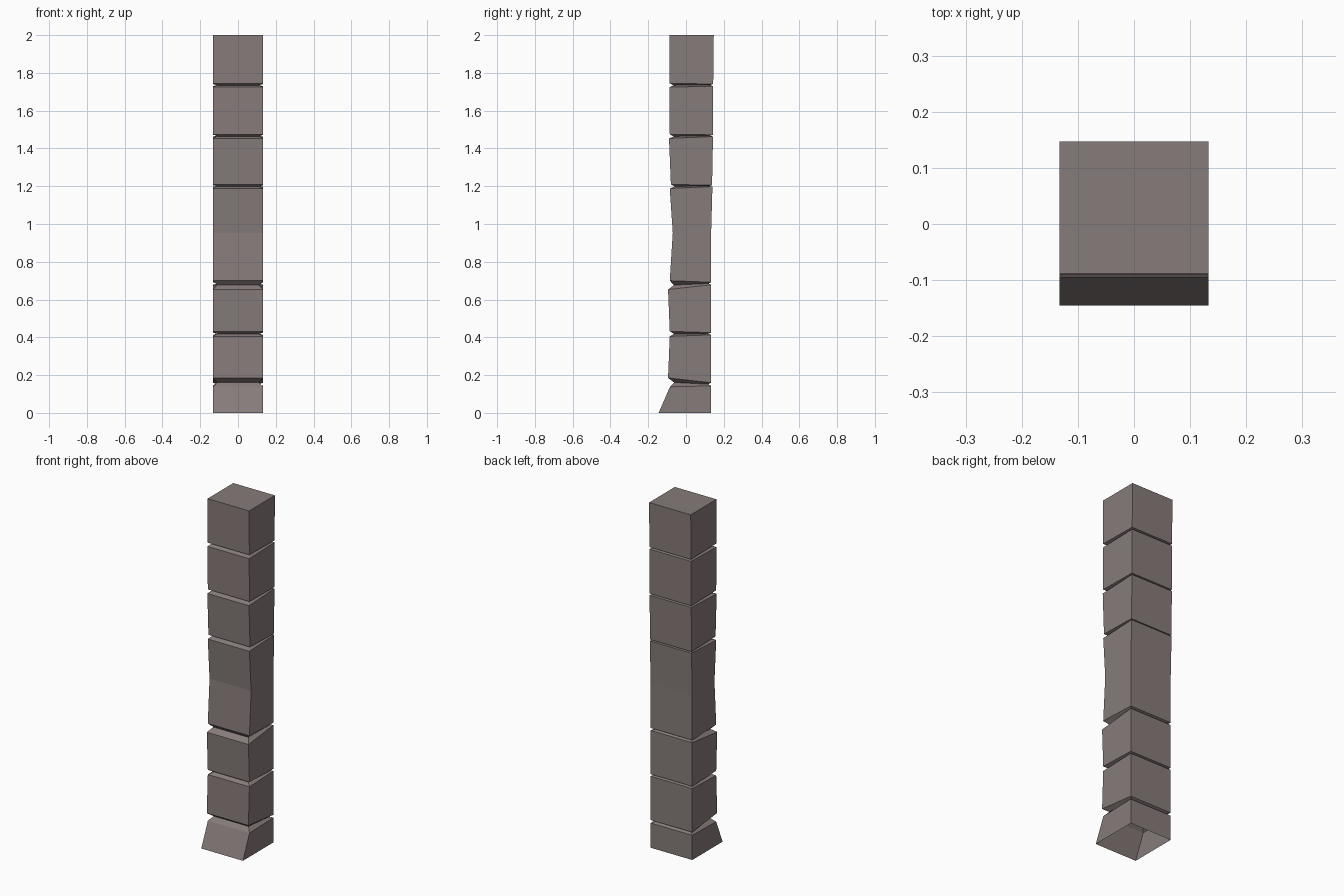
import bpy, bmesh

if "Cube" in bpy.data.objects:
    bpy.data.objects.remove(bpy.data.objects["Cube"])

HX = 0.133      # half width of the blocks
INSET = 0.022   # depth of the grooves

# Block edge loops: (front y, front z, back y, back z)
blocks = [
    [(-0.145, 0.0, 0.133, 0.0), (-0.085, 0.138, 0.133, 0.143)],
    [(-0.095, 0.185, 0.133, 0.160), (-0.086, 0.405, 0.133, 0.413)],
    [(-0.086, 0.432, 0.133, 0.425), (-0.095, 0.653, 0.133, 0.678)],
    [(-0.086, 0.700, 0.133, 0.692), (-0.070, 0.953, 0.133, 0.953),
     (-0.086, 1.188, 0.140, 1.198)],
    [(-0.080, 1.210, 0.138, 1.205), (-0.090, 1.453, 0.143, 1.463)],
    [(-0.086, 1.475, 0.142, 1.472), (-0.088, 1.724, 0.144, 1.730)],
    [(-0.087, 1.745, 0.144, 1.741), (-0.088, 2.0, 0.147, 2.0)],
]

bm = bmesh.new()


def ring(loop, hx):
    fy, fz, by, bz = loop
    return [bm.verts.new(p) for p in
            ((-hx, fy, fz), (hx, fy, fz), (hx, by, bz), (-hx, by, bz))]


def groove(a, b):
    """Inset loop halfway between two neighbouring blocks."""
    fy, by = max(a[0], b[0]) + INSET, min(a[2], b[2]) - INSET * 0.7
    return (fy, (a[1] + b[1]) / 2, by, (a[3] + b[3]) / 2)


# Stack the block loops with a groove loop between blocks
rings = []
for i, block in enumerate(blocks):
    if i:
        rings.append(ring(groove(blocks[i - 1][-1], block[0]), HX - INSET))
    rings += [ring(loop, HX) for loop in block]

# Side walls, closed top, open bottom
for lo, hi in zip(rings, rings[1:]):
    for k in range(4):
        n = (k + 1) % 4
        bm.faces.new((lo[k], lo[n], hi[n], hi[k]))
bm.faces.new(rings[-1])

mesh = bpy.data.meshes.new("segmented_pillar")
bm.to_mesh(mesh)
bm.free()
pillar = bpy.data.objects.new("segmented_pillar", mesh)
bpy.context.collection.objects.link(pillar)

# Brownish grey stone
mat = bpy.data.materials.new("stone")
mat.diffuse_color = (0.24, 0.20, 0.195, 1)
mat.use_nodes = True
mat.node_tree.nodes["Principled BSDF"].inputs["Base Color"].default_value = mat.diffuse_color
mesh.materials.append(mat)
